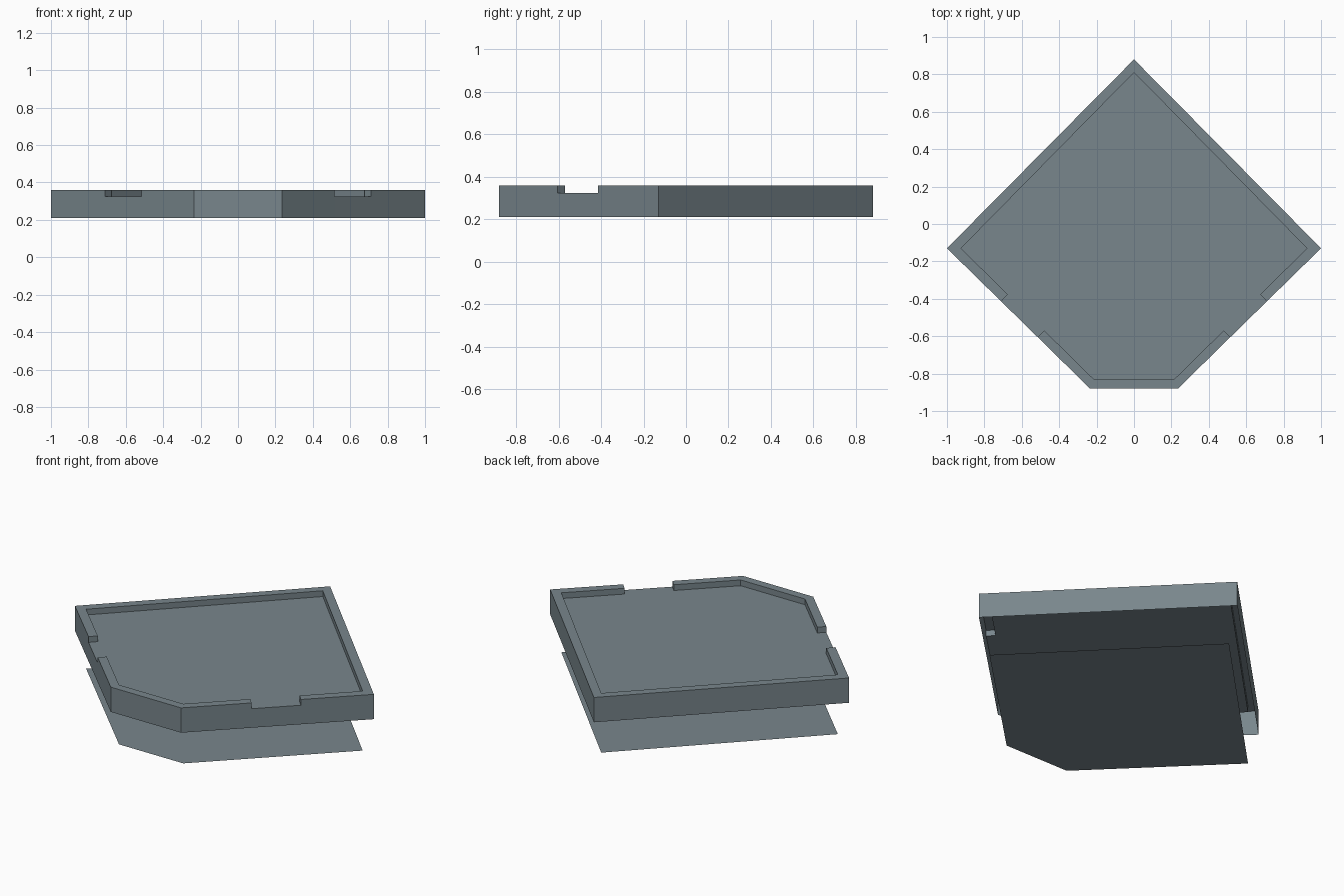
import bpy
import bmesh

cube = bpy.data.objects.get("Cube")
if cube:
    bpy.data.objects.remove(cube, do_unlink=True)

# One slate colour for everything
slate = bpy.data.materials.new("slate_grey")
slate.use_nodes = True
colour = (0.19, 0.24, 0.265, 1.0)
slate.diffuse_color = colour
slate.node_tree.nodes["Principled BSDF"].inputs["Base Color"].default_value = colour

SKIRT_Z, FLOOR_Z, RIM_Z = 0.21, 0.325, 0.36


def mirrored(points):
    """Points of the left half followed by their mirror images in reverse."""
    return points + [(-x, y) for x, y in reversed(points) if x]


def at(points, z):
    return [(x, y, z) for x, y in points]


def add_face(bm, coords):
    bm.faces.new([bm.verts.new(c) for c in coords])


def add_strip(bm, first, second):
    """Quads joining two matching paths."""
    for i in range(len(first) - 1):
        add_face(bm, (first[i], first[i + 1], second[i + 1], second[i]))


def finish(bm, name):
    bmesh.ops.remove_doubles(bm, verts=bm.verts, dist=0.0005)
    mesh = bpy.data.meshes.new(name)
    bm.to_mesh(mesh)
    bm.free()
    mesh.materials.append(slate)
    obj = bpy.data.objects.new(name, mesh)
    bpy.context.scene.collection.objects.link(obj)


# Rim runs, counter-clockwise: the long back run and the short front run
back_outer = mirrored([(0.71, -0.414), (1.0, -0.13), (0, 0.88)])
back_inner = mirrored([(0.675, -0.376), (0.925, -0.13), (0, 0.81)])
front_outer = mirrored([(-0.515, -0.605), (-0.235, -0.88)])
front_inner = mirrored([(-0.48, -0.569), (-0.215, -0.83)])

# Tray: open-bottomed shell with a hollow raised rim and two notches
tray = bmesh.new()
outline = back_outer + front_outer
outline.append(outline[0])
add_strip(tray, at(outline, SKIRT_Z), at(outline, FLOOR_Z))

floor = []
for outer, inner in ((back_outer, back_inner), (front_outer, front_inner)):
    low_out, high_out = at(outer, FLOOR_Z), at(outer, RIM_Z)
    low_in, high_in = at(inner, FLOOR_Z), at(inner, RIM_Z)
    add_strip(tray, low_out, high_out)
    add_strip(tray, high_out, high_in)
    add_strip(tray, high_in, low_in)
    # Rim ends beside the notches
    add_face(tray, (low_out[0], high_out[0], high_in[0], low_in[0]))
    add_face(tray, (low_in[-1], high_in[-1], high_out[-1], low_out[-1]))
    floor += [low_out[0]] + low_in + [low_out[-1]]

# Floor runs out through the notches
add_face(tray, floor)
finish(tray, "tray")

# Thin base sheet below the tray
base = bmesh.new()
add_face(base, at(mirrored([(0.215, -0.83), (0.925, -0.13), (0, 0.81)]), 0))
finish(base, "base_sheet")
